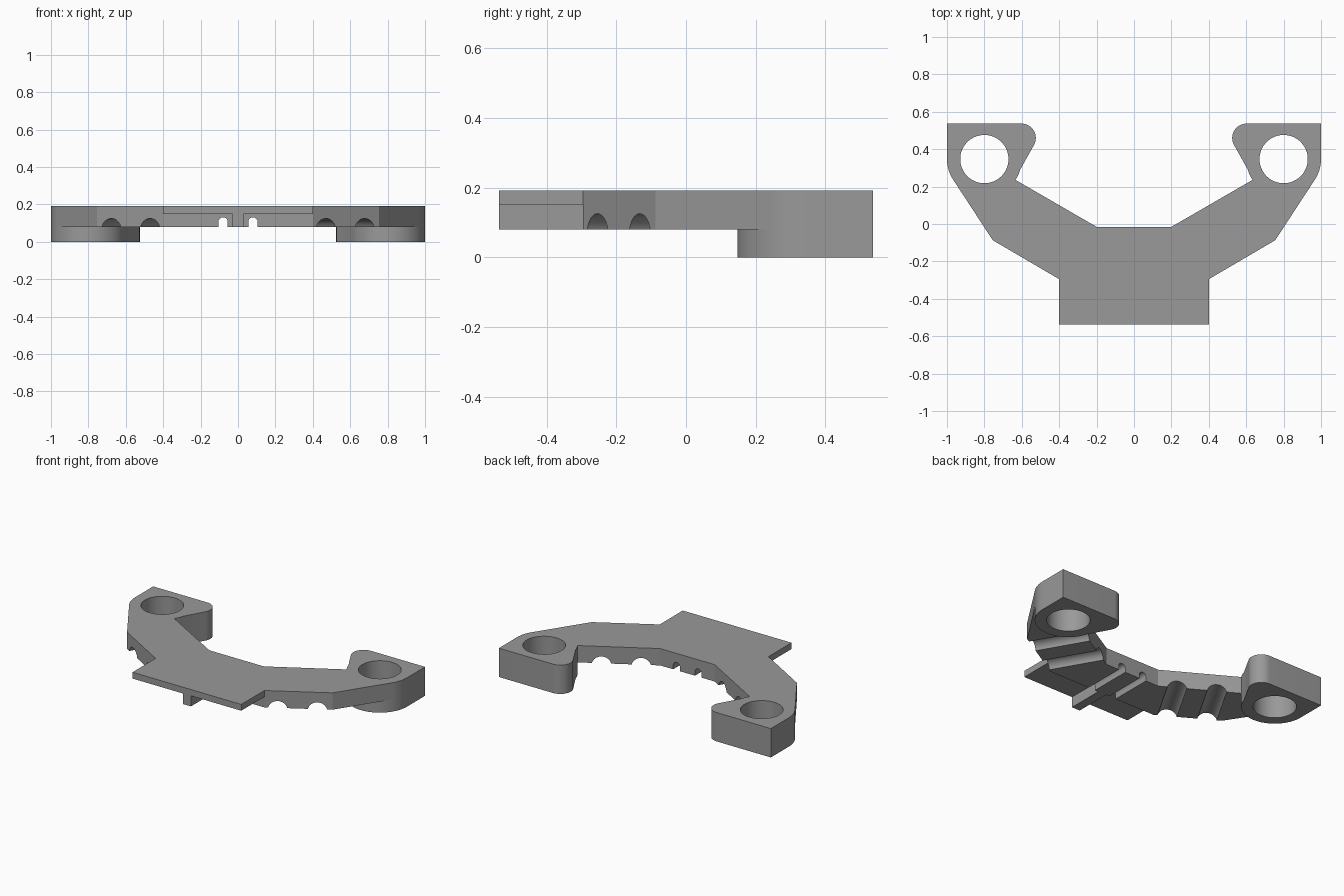
import bpy, bmesh, math
from mathutils import Matrix

if "Cube" in bpy.data.objects:
    bpy.data.objects.remove(bpy.data.objects["Cube"])

TOP, UNDER = 0.192, 0.08          # plate top and underside heights
HOLE = (0.8, 0.347)               # mounting hole centre

grey = bpy.data.materials.new("grey")
grey.diffuse_color = (0.32, 0.32, 0.32, 1)
grey.use_nodes = True
grey.node_tree.nodes["Principled BSDF"].inputs["Base Color"].default_value = grey.diffuse_color


def prism(name, pts, z0, z1):
    """Extrude a plan outline from z0 to z1."""
    bm = bmesh.new()
    face = bm.faces.new([bm.verts.new((x, y, z0)) for x, y in pts])
    out = bmesh.ops.extrude_face_region(bm, geom=[face])
    verts = [g for g in out["geom"] if isinstance(g, bmesh.types.BMVert)]
    bmesh.ops.translate(bm, verts=verts, vec=(0, 0, z1 - z0))
    bmesh.ops.recalc_face_normals(bm, faces=bm.faces)
    return add(name, bm)


def rod(name, radius, depth, matrix):
    bm = bmesh.new()
    bmesh.ops.create_cone(bm, cap_ends=True, segments=64, radius1=radius,
                          radius2=radius, depth=depth, matrix=matrix)
    return add(name, bm)


def add(name, bm):
    mesh = bpy.data.meshes.new(name)
    bm.to_mesh(mesh)
    bm.free()
    mesh.materials.append(grey)
    ob = bpy.data.objects.new(name, mesh)
    bpy.context.collection.objects.link(ob)
    return ob


def combine(target, other, operation):
    """Apply a boolean and discard the helper."""
    bpy.context.view_layer.objects.active = target
    mod = target.modifiers.new("boolean", 'BOOLEAN')
    mod.operation, mod.object, mod.solver = operation, other, 'EXACT'
    bpy.ops.object.modifier_apply(modifier=mod.name)
    bpy.data.objects.remove(other)


def arc(c, r, a0, a1, n):
    angles = [math.radians(a0 + (a1 - a0) * i / n) for i in range(n + 1)]
    return [(c[0] + r * math.cos(a), c[1] + r * math.sin(a)) for a in angles]


def rect(x0, x1, y0, y1):
    return [(x0, y0), (x1, y0), (x1, y1), (x0, y1)]


# Plate with two swept arms
half = [(0.4, -0.295), (0.755, -0.087), (0.967, 0.237), (0.8, 0.332), (0.2, -0.015)]
bracket = prism("bracket", half + [(-x, y) for x, y in reversed(half)], UNDER, TOP)

# Thin front tab and its centre rib
combine(bracket, prism("tab", rect(-0.4, 0.4, -0.537, -0.2), 0.15, TOP), 'UNION')
combine(bracket, prism("rib", rect(-0.03, 0.03, -0.537, -0.2), UNDER, 0.17), 'UNION')

# Mounting pads: rounded around the hole, with a rounded inner corner
pad = ([(1, 0.537)] + arc((0.602, 0.46), 0.077, 90, 210, 16)
       + arc(HOLE, 0.2, 196, 360, 36))
for s in (1, -1):
    combine(bracket, prism("pad", [(s * x, y) for x, y in pad], 0, TOP), 'UNION')

for s in (1, -1):
    # Mounting hole
    combine(bracket, rod("hole", 0.129, 1, Matrix.Translation((s * HOLE[0], HOLE[1], 0))),
            'DIFFERENCE')
    # Two round grooves across the underside of each arm
    for x, y in ((0.47, -0.254), (0.678, -0.134)):
        place = (Matrix.Translation((s * (x - 0.075), y + 0.13, 0.065))
                 @ Matrix.Rotation(s * math.radians(30), 4, 'Z')
                 @ Matrix.Rotation(math.pi / 2, 4, 'X'))
        combine(bracket, rod("groove", 0.06, 0.5, place), 'DIFFERENCE')
    # Narrow round-topped slot running front to back
    slot = [(-0.025, 0.0), (0.025, 0.0)] + arc((0, 0.106), 0.025, 0, 180, 16)
    cutter = prism("slot", slot, -0.6, 0.6)
    cutter.data.transform(Matrix.Translation((s * 0.08, 0, 0))
                          @ Matrix.Rotation(math.pi / 2, 4, 'X'))
    combine(bracket, cutter, 'DIFFERENCE')

bpy.ops.object.select_all(action='DESELECT')
bracket.select_set(True)
bpy.context.view_layer.objects.active = bracket
bpy.ops.object.shade_smooth_by_angle(angle=math.radians(20))
